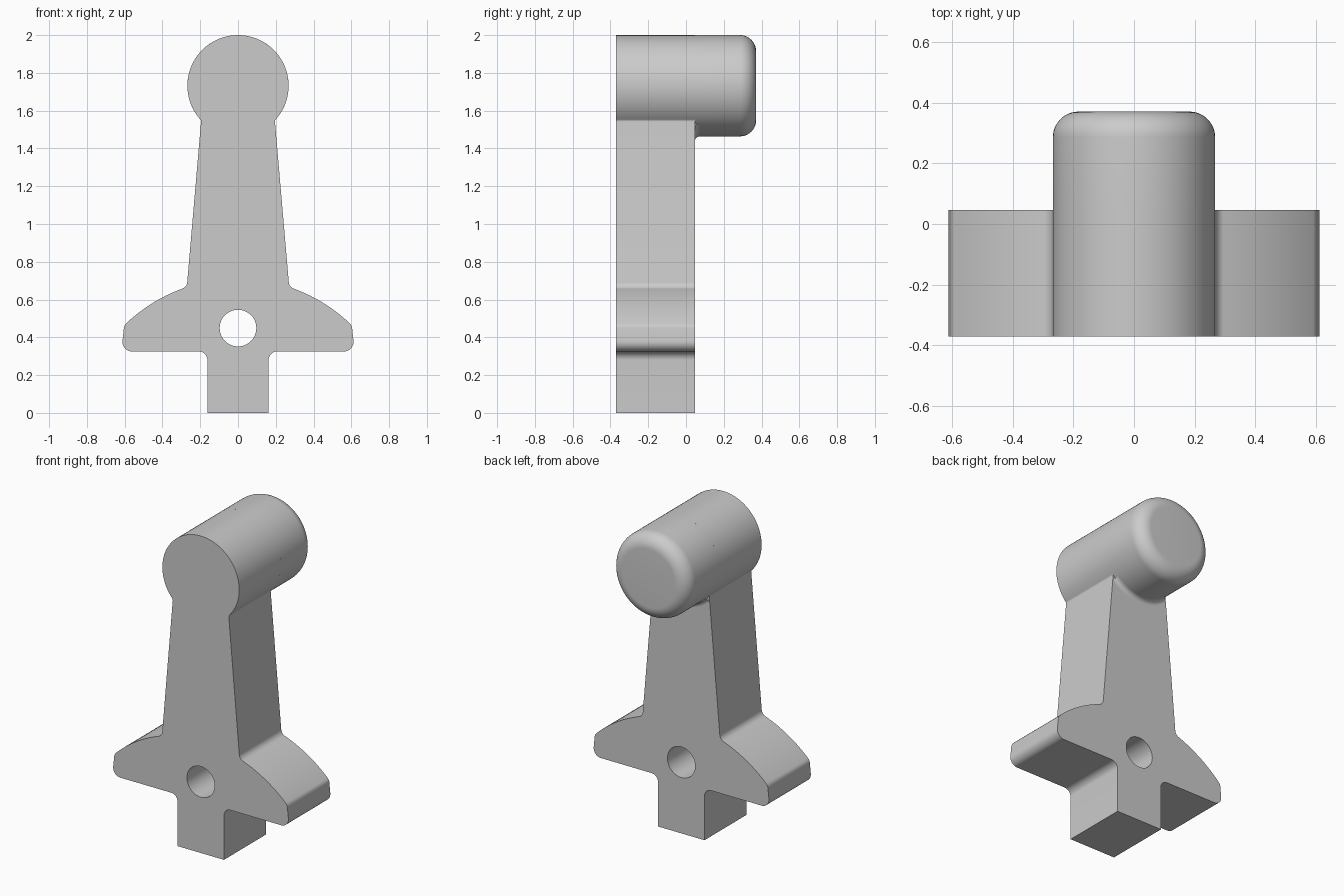
import bpy, bmesh
from math import sin, cos, tan, pi, radians, sqrt
from mathutils import Vector

default = bpy.data.objects.get("Cube")
if default:
    bpy.data.objects.remove(default)

FRONT, PLATE_BACK, BACK = -0.371, 0.047, 0.371
HEAD_R = 0.268
HEAD_Z = 2 - HEAD_R

grey = bpy.data.materials.new("plain grey")
grey.use_nodes = True
colour = (0.6, 0.6, 0.6, 1)
grey.diffuse_color = colour
grey.node_tree.nodes["Principled BSDF"].inputs["Base Color"].default_value = colour


def finish(bm, name):
    """Turn a bmesh into a smooth-shaded object with sharp edges kept."""
    bmesh.ops.remove_doubles(bm, verts=bm.verts, dist=1e-5)
    bmesh.ops.recalc_face_normals(bm, faces=bm.faces)
    mesh = bpy.data.meshes.new(name)
    bm.to_mesh(mesh)
    bm.free()
    mesh.materials.append(grey)
    obj = bpy.data.objects.new(name, mesh)
    bpy.context.collection.objects.link(obj)
    bpy.ops.object.select_all(action="DESELECT")
    obj.select_set(True)
    bpy.context.view_layer.objects.active = obj
    bpy.ops.object.shade_smooth_by_angle(angle=radians(35))


def rounded(corners, steps=8):
    """Path through (x, z, radius) corners, each filleted by its radius."""
    path = []
    for i, (x, z, r) in enumerate(corners):
        p = Vector((x, z))
        if r == 0:
            path.append(p)
            continue
        a = (Vector(corners[i - 1][:2]) - p).normalized()
        b = (Vector(corners[i + 1][:2]) - p).normalized()
        half = a.angle(b) / 2
        centre = p + (a + b).normalized() * (r / sin(half))
        start = (p + a * (r / tan(half)) - centre).normalized()
        end = (p + b * (r / tan(half)) - centre).normalized()
        for k in range(steps + 1):
            path.append(centre + start.lerp(end, k / steps).normalized() * r)
    return path


def loop_edges(bm, points):
    verts = [bm.verts.new((x, FRONT, z)) for x, z in points]
    return [bm.edges.new((v, verts[i - 1])) for i, v in enumerate(verts)]


def lathe(name, profile, start, end, steps):
    """Sweep a closed (y, radius) profile round the head axis; angle 0 is down."""
    bm = bmesh.new()
    rings = []
    for s in range(steps + 1):
        a = start + (end - start) * s / steps
        rings.append([bm.verts.new((r * sin(a), y, HEAD_Z - r * cos(a))) for y, r in profile])
    n = len(profile)
    for p, q in zip(rings, rings[1:]):
        for i in range(n):
            j = (i + 1) % n
            bm.faces.new((p[i], p[j], q[j], q[i]))
    if end - start < 6:
        bm.faces.new(rings[0])
        bm.faces.new(rings[-1])
    finish(bm, name)


# Right half of the outline: stem, wing with curved top, tapered neck, round head
WING_R, WING_Z = 0.86, -0.15


def wing_top(x):
    return x, WING_Z + sqrt(WING_R ** 2 - x ** 2)


corners = [(0.162, 0, 0), (0.162, 0.325, 0.045), (0.617, 0.325, 0.05), (*wing_top(0.603), 0.04)]
corners += [(*wing_top(0.57 - 0.026 * i), 0) for i in range(11)]
corners += [(*wing_top(0.271), 0.04)]
neck = radians(-43.3)
for i in range(31):
    a = neck + (pi / 2 - neck) * i / 30
    corners.append((HEAD_R * cos(a), HEAD_Z + HEAD_R * sin(a), 0.015 if i == 0 else 0))
half = rounded(corners)
half[-1].x = 0
outline = half + [Vector((-p.x, p.y)) for p in reversed(half[:-1])]

# Lever plate with a pivot hole
bm = bmesh.new()
edges = loop_edges(bm, outline)
edges += loop_edges(bm, [(0.097 * cos(pi * i / 24), 0.449 + 0.097 * sin(pi * i / 24)) for i in range(48)])
bmesh.ops.triangle_fill(bm, edges=edges, use_beauty=True, use_dissolve=False)
grown = bmesh.ops.extrude_face_region(bm, geom=bm.faces[:], use_keep_orig=True)["geom"]
bmesh.ops.translate(bm, vec=(0, PLATE_BACK - FRONT, 0),
                    verts=[g for g in grown if isinstance(g, bmesh.types.BMVert)])
finish(bm, "lever_plate")

# Round knob behind the plate with a soft back rim
RIM = 0.085
profile = [(PLATE_BACK, 0), (PLATE_BACK, HEAD_R)]
for i in range(13):
    a = pi / 2 * i / 12
    profile.append((BACK - RIM + RIM * sin(a), HEAD_R - RIM + RIM * cos(a)))
profile.append((BACK, 0))
lathe("knob", profile, 0, 2 * pi, 96)

# Small cove blending the knob into the back of the neck
COVE = 0.027
profile = [(PLATE_BACK, HEAD_R)]
for i in range(9):
    a = pi / 2 * i / 8
    profile.append((PLATE_BACK + COVE * (1 - cos(a)), HEAD_R + COVE * (1 - sin(a))))
lathe("knob_fillet", profile, radians(-42), radians(42), 24)
